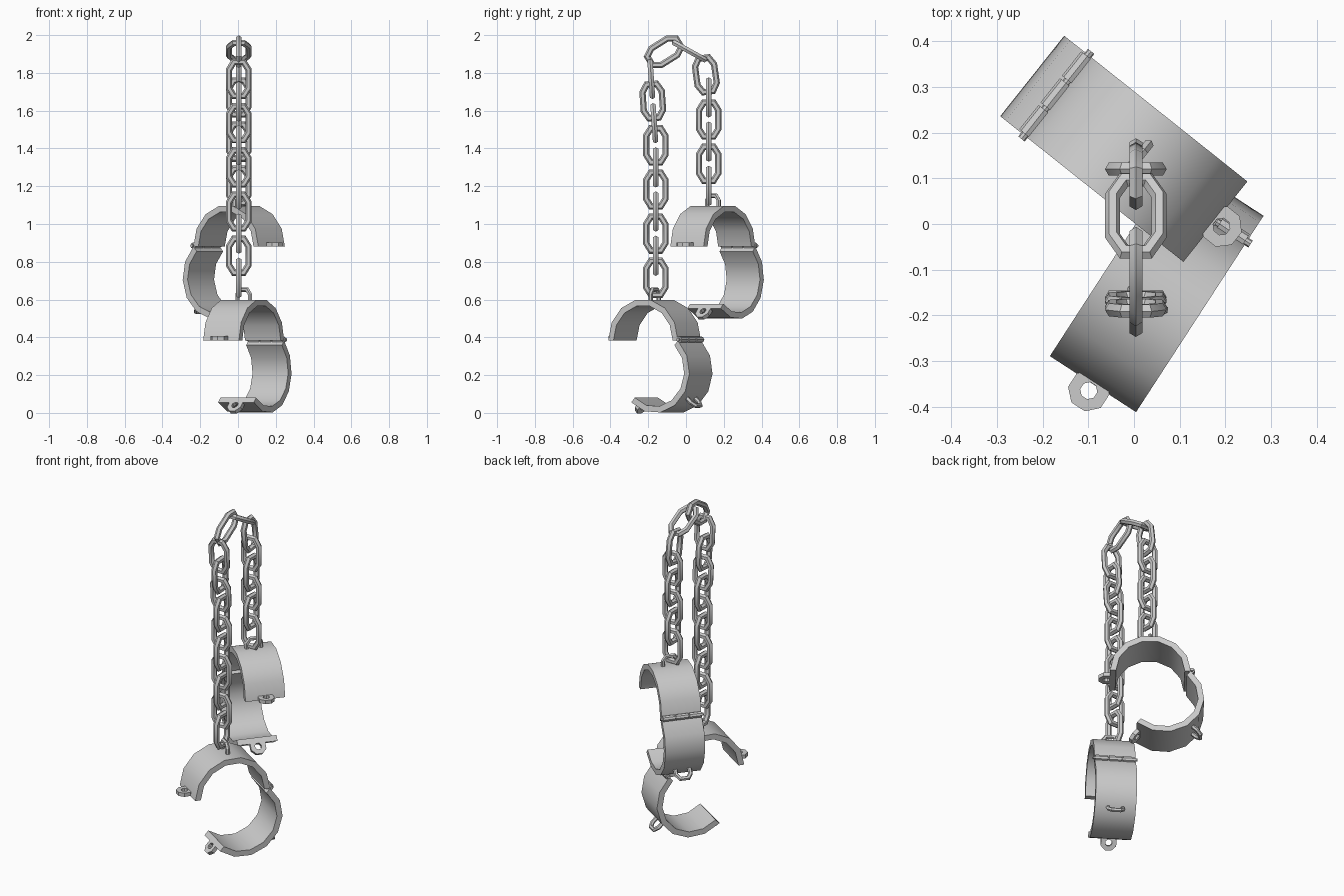
import bpy, bmesh
from math import sin, cos, pi, radians
from mathutils import Matrix, Vector

if "Cube" in bpy.data.objects:
    bpy.data.objects.remove(bpy.data.objects["Cube"])

T = Matrix.Translation


def R(deg, axis):
    return Matrix.Rotation(radians(deg), 4, axis)


def finish(name, bm, mat, smooth=30):
    bmesh.ops.recalc_face_normals(bm, faces=bm.faces)
    me = bpy.data.meshes.new(name)
    bm.to_mesh(me)
    bm.free()
    me.transform(mat)
    ob = bpy.data.objects.new(name, me)
    bpy.context.collection.objects.link(ob)
    bpy.ops.object.select_all(action='DESELECT')
    bpy.context.view_layer.objects.active = ob
    ob.select_set(True)
    bpy.ops.object.shade_smooth_by_angle(angle=radians(smooth))
    return ob


def skin(bm, rings, closed):
    """Bridge a list of vertex rings, capping the ends when open."""
    n = len(rings[0])
    m = len(rings)
    for i in range(m if closed else m - 1):
        a, b = rings[i], rings[(i + 1) % m]
        for j in range(n):
            k = (j + 1) % n
            bm.faces.new((a[j], a[k], b[k], b[j]))
    if not closed:
        bm.faces.new(rings[0])
        bm.faces.new(rings[-1])


def band(name, r_in, r_out, a0, a1, n, width, mat):
    """Arc band in the XY plane with its width along Z."""
    bm = bmesh.new()
    closed = abs(a1 - a0) >= 360
    rings = []
    for i in range(n if closed else n + 1):
        a = radians(a0 + (a1 - a0) * i / n)
        rings.append([bm.verts.new((r * cos(a), r * sin(a), z)) for r, z in
                      ((r_in, -width / 2), (r_out, -width / 2), (r_out, width / 2), (r_in, width / 2))])
    skin(bm, rings, closed)
    return finish(name, bm, mat)


def tube(name, pts, radius, closed, mat, sides=6):
    """Round bar swept with mitred corners along a path in the XZ plane."""
    bm = bmesh.new()
    P = [Vector((x, 0, z)) for x, z in pts]
    m = len(P)
    rings = []
    for i, p in enumerate(P):
        d0 = (p - P[i - 1]).normalized() if closed or i else (P[1] - p).normalized()
        d1 = (P[(i + 1) % m] - p).normalized() if closed or i < m - 1 else d0
        t = (d0 + d1).normalized()
        side = Vector((t.z, 0, -t.x)) / max(t.dot(d1), 0.5)
        rings.append([bm.verts.new(p + radius * (cos(2 * pi * k / sides) * side
                      + sin(2 * pi * k / sides) * Vector((0, 1, 0)))) for k in range(sides)])
    skin(bm, rings, closed)
    return finish(name, bm, mat)


def barrel(name, radius, length, mat):
    bm = bmesh.new()
    bmesh.ops.create_cone(bm, cap_ends=True, segments=8, radius1=radius, radius2=radius, depth=length)
    return finish(name, bm, mat @ R(90, 'X'))


RO, RI, WIDTH, OPEN = 0.22, 0.187, 0.225, 48
STAPLE = [(-0.04, -0.015), (-0.04, 0.03), (-0.022, 0.055), (0.022, 0.055), (0.04, 0.03), (0.04, -0.015)]


def cuff_half(name, mat, sign):
    """Half band with its staple and locking lug; sign +1 upper, -1 lower."""
    band(name + "_band", RI, RO, 0, 180 * sign, 7, WIDTH, mat @ R(90, 'X'))
    stand = mat @ (Matrix() if sign > 0 else R(180, 'X'))
    tube(name + "_staple", STAPLE, 0.012, False, stand @ T((0, 0, RO - 0.005)) @ R(90, 'Z'))
    band(name + "_lug", 0.019, 0.046, 22.5, 382.5, 8, 0.022, mat @ T((-0.237, 0, 0.012 * sign)))


def cuff(name, x, y, z, heading):
    base = T((x, y, z)) @ R(heading, 'Z')
    cuff_half(name + "_upper", base, 1)
    hinge = T((RO, 0, 0))
    # R about -Y swings the lower half down and open around the hinge
    cuff_half(name + "_lower", base @ hinge @ R(-OPEN, 'Y') @ T((-RO, 0, 0)), -1)
    # hinge pin and three knuckles
    barrel(name + "_hinge_pin", 0.009, 0.245, base @ T((RO + 0.005, 0, 0.005)))
    for i in (-1, 0, 1):
        barrel(name + "_hinge_knuckle", 0.017, 0.068, base @ T((RO + 0.005, i * 0.075, 0.005)))


cuff("front_cuff", 0.03, -0.166, 0.383, 57)
cuff("back_cuff", 0.006, 0.142, 0.88, 141.5)

# chain links: centre y, centre z, angle in the side plane, True when broad in the side view
LINK = [(0.051, -0.05), (0.051, 0.05), (0.026, 0.09), (-0.026, 0.09),
        (-0.051, 0.05), (-0.051, -0.05), (-0.026, -0.09), (0.026, -0.09)]
links = [(-0.16 - max(0, i - 6) * 0.008, 0.715 + i * 0.117, 90 + (i > 6) * 4, i % 2 == 0) for i in range(10)]
links += [(-0.115, 1.912, 32, True), (0.018, 1.915, -29, False), (0.105, 1.79, 98, True)]
links += [(0.12, 1.67 - i * 0.117, 90, i % 2 == 1) for i in range(5)]
for y, z, angle, broad in links:
    mat = T((0.004, y, z)) @ R(angle - 90, 'X') @ R(90 if broad else 0, 'Z')
    tube("chain_link", LINK, 0.0165, True, mat)
